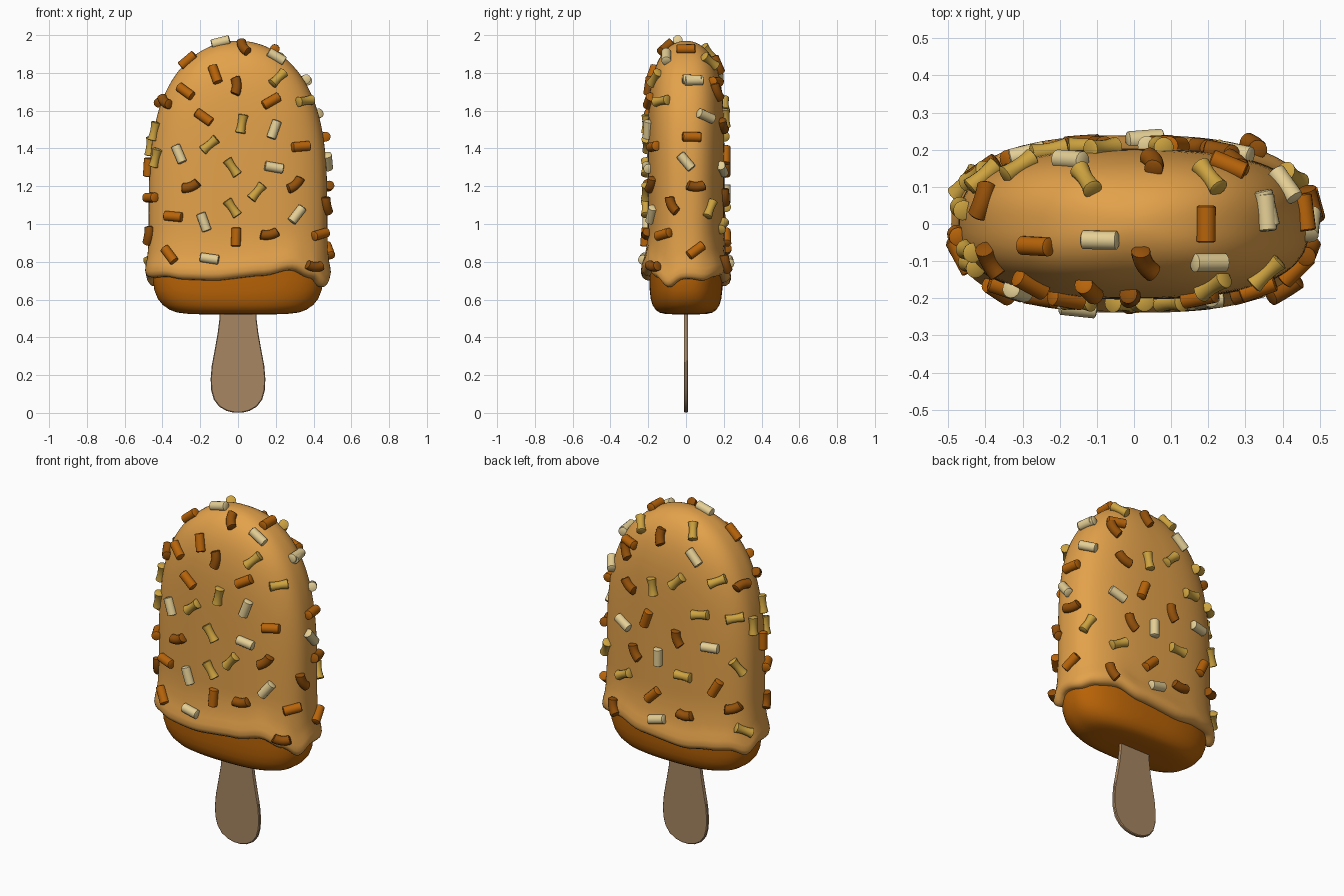
import bpy, bmesh, math
from mathutils import Vector
from mathutils.bvhtree import BVHTree

if "Cube" in bpy.data.objects:
    bpy.data.objects.remove(bpy.data.objects["Cube"])


def material(name, rgb):
    m = bpy.data.materials.new(name)
    m.diffuse_color = (*rgb, 1)
    m.use_nodes = True
    m.node_tree.nodes["Principled BSDF"].inputs["Base Color"].default_value = m.diffuse_color
    return m


def finish(name, bm, mat, angle=40):
    bmesh.ops.recalc_face_normals(bm, faces=bm.faces)
    me = bpy.data.meshes.new(name)
    bm.to_mesh(me)
    bm.free()
    ob = bpy.data.objects.new(name, me)
    bpy.context.collection.objects.link(ob)
    me.materials.append(mat)
    bpy.ops.object.select_all(action='DESELECT')
    ob.select_set(True)
    bpy.context.view_layer.objects.active = ob
    bpy.ops.object.shade_smooth_by_angle(angle=math.radians(angle))
    return ob


def loft(bm, rings):
    """Skin closed rings of points and cap both ends."""
    vs = [[bm.verts.new(p) for p in r] for r in rings]
    n = len(vs[0])
    for a, b in zip(vs, vs[1:]):
        for i in range(n):
            bm.faces.new((a[i], a[(i + 1) % n], b[(i + 1) % n], b[i]))
    bm.faces.new(vs[0])
    bm.faces.new(vs[-1])


def oval(t, a, b, n=2.6):
    """Point on a rounded-rectangle section."""
    c, s = math.cos(t), math.sin(t)
    return (math.copysign(abs(c) ** (2 / n), c) * a,
            math.copysign(abs(s) ** (2 / n), s) * b)


glaze_mat = material("caramel_glaze", (0.77, 0.36, 0.07))
core_mat = material("toffee_core", (0.48, 0.124, 0.002))
wood = material("stick_wood", (0.39, 0.24, 0.125))
N = 96
ANG = [2 * math.pi * i / N for i in range(N)]

# Glaze shell: dome with a wavy dripping rim
RIM = [.71, .70, .72, .73, .69, .67, .69, .70, .67,
       .72, .715, .72, .705, .70, .725, .755, .715, .665]


def rim(t):
    f = t / (2 * math.pi) * len(RIM)
    i = int(f)
    k = (1 - math.cos((f - i) * math.pi)) / 2
    return RIM[i % 18] * (1 - k) + RIM[(i + 1) % 18] * k


def glaze_point(t, z, off=0, offb=None):
    u = min(max((z - 1.0) / 0.97, 0), 1)
    a = 0.473 * math.sqrt(max(1 - u ** 3.25, 0)) + off
    b = 0.203 * math.sqrt(max(1 - u ** 6.5, 0)) + (off if offb is None else offb)
    return Vector((*oval(t, a, b), z))


rings = []
for k in range(1, 37):
    z = 0.95 + 1.02 * math.sin(math.pi / 2 * (1 - k / 36 + 0.004))
    rings.append([glaze_point(t, z) for t in ANG])
for dz, off, offb in ((.15, .003, .008), (.10, .008, .02), (.065, .015, .032), (.035, .019, .036),
                      (.015, .015, .028), (.003, .004, .012), (0, -.01, -.005),
                      (.005, -.03, -.02), (.03, -.06, -.05)):
    rings.append([glaze_point(t, rim(t) + dz, off, offb) for t in ANG])
bm = bmesh.new()
loft(bm, rings)
glaze = finish("glaze", bm, glaze_mat, 60)
bvh = BVHTree.FromPolygons([v.co for v in glaze.data.vertices],
                           [p.vertices[:] for p in glaze.data.polygons])

# Inner core showing under the rim
bm = bmesh.new()
loft(bm, [[(*oval(t, a, b), z) for t in ANG] for z, a, b in (
    (.522, .20, .07), (.524, .26, .11), (.531, .32, .14), (.545, .36, .16),
    (.57, .397, .177), (.605, .425, .187), (.65, .443, .192), (.70, .45, .193),
    (.78, .452, .193), (.9, .45, .19))])
finish("ice_core", bm, core_mat, 60)

# Flat wooden stick, rounded outline with eased edges
half = [(.10, .62), (.098, .5), (.108, .42), (.124, .33), (.139, .25), (.145, .18),
        (.142, .12), (.128, .07), (.10, .033), (.06, .01), (.02, .001)]
outline = half + [(-x, z) for x, z in reversed(half)]
bm = bmesh.new()
loft(bm, [[(x * s, y, .3 + (z - .3) * s2) for x, z in outline] for y, s, s2 in
          ((-.0105, .97, .985), (-.006, 1, 1), (.006, 1, 1), (.0105, .97, .985))])
finish("stick", bm, wood)

# Sprinkle placements per view: across, up, tilt in degrees
front = {
    "cream": [(-.09, 1.955, 10), (.2, 1.88, -30), (.19, 1.5, 70), (-.31, 1.37, -65),
              (.19, 1.3, -10), (.31, 1.05, 50), (-.18, 1.01, -70), (-.15, .815, -10)],
    "mustard": [(.21, 1.77, 45), (.35, 1.65, 15), (.02, 1.53, 80), (-.15, 1.42, 40),
                (-.03, 1.3, -55), (-.43, 1.35, 65), (.1, 1.17, 50), (-.03, 1.085, -55)],
    "orange": [(-.26, 1.86, 30), (-.12, 1.79, -70), (-.275, 1.7, -35), (-.18, 1.565, -35),
               (.175, 1.65, 30), (.33, 1.41, 5), (-.455, 1.14, 0), (-.34, 1.04, -5),
               (-.01, .93, 88), (.43, .945, 10), (-.36, .835, -50)],
    "brown": [(.03, 1.93, -75), (-.01, 1.73, 90), (-.38, 1.645, -30), (-.25, 1.2, 20),
              (.3, 1.21, 40), (.165, .945, 10), (-.465, .94, 50), (.4, .775, 0)],
}
back = {
    "cream": [(-.17, 1.78, -45), (-.284, 1.29, 0), (.035, 1.16, 90), (.03, .8, 15),
              (.27, 1.29, -25)],
    "mustard": [(-.127, 1.9, -80), (-.084, 1.63, 45), (.072, 1.56, -80), (-.306, 1.67, 25),
                (-.227, 1.47, 10), (-.4, 1.47, 10), (-.127, 1.09, 0), (-.42, 1.19, -45),
                (-.445, .82, -10), (.265, .99, 25)],
    "orange": [(.11, 1.365, 70), (.066, .93, 45), (-.315, 1.06, 60)],
    "brown": [(.05, 1.84, -80), (.27, 1.7, -60), (-.09, 1.3, -70), (.185, 1.145, -60),
              (-.14, .865, 0), (-.4, .95, 15), (.32, .79, -65), (.23, 1.52, -35)],
}
right = {
    "cream": [(.03, 1.76, 0), (.1, 1.57, -10), (0, 1.33, -50)],
    "mustard": [(.12, 1.08, 45)],
    "orange": [(.03, 1.46, 0), (.05, .86, 35)],
    "brown": [(.05, 1.2, 0), (-.07, 1.1, -60)],
}
left = {
    "mustard": [(.04, 1.41, 85), (-.07, 1.49, 80)],
    "orange": [(-.03, 1.3, 85)],
}
top = {
    "cream": [(.35, .04, 105)],
    "mustard": [(.2, .12, 95)],
    "orange": [(.19, 0, 90), (.25, .15, -30)],
    "brown": [(-.4, .06, 85)],
}
X, Y, Z = Vector((1, 0, 0)), Vector((0, 1, 0)), Vector((0, 0, 1))
# placements, world axis for across, axis for up, outward, image right
views = [(front, X, Z, -Y, X), (back, X, Z, Y, -X), (right, Y, Z, X, Y),
         (left, Y, Z, -X, -Y), (top, X, Y, Z, X)]


def sprinkle(bm, kind, p, nor, d):
    d = (d - nor * d.dot(nor)).normalized()
    side = nor.cross(d)
    reach = 0.046 if kind == "brown" else 0.05
    out = []
    for t, r in ((-1, .75), (-.93, 1), (-.6, 1), (-.2, 1), (.2, 1), (.6, 1), (.93, 1), (1, .75)):
        rad = 0.0255 * r
        if kind == "mustard":
            rad *= 0.84 + 0.26 * t * t
        c = p + nor * 0.009 + d * t * reach
        axis = d
        if kind == "brown":
            c = c + side * 0.010 * (t * t - 0.33)
            axis = (d * reach + side * 0.02 * t).normalized()
        w = nor.cross(axis)
        out.append([c + rad * (math.cos(a) * w + math.sin(a) * nor)
                    for a in (2 * math.pi * i / 14 for i in range(14))])
    loft(bm, out)


for kind, rgb in (("cream", (.775, .62, .30)), ("mustard", (.61, .366, .051)),
                  ("orange", (.48, .128, .003)), ("brown", (.29, .08, .003))):
    bm = bmesh.new()
    for places, ax, up, outward, img in views:
        for a, b, deg in places.get(kind, []):
            hit = None
            while hit is None:
                hit, nor, _, _ = bvh.ray_cast(ax * a + up * b + outward * 3, -outward)
                a *= 0.98
            if nor.dot(outward) < 0:
                nor = -nor
            r = math.radians(deg)
            sprinkle(bm, kind, hit, nor, img * math.cos(r) + up * math.sin(r))
    finish(kind + "_sprinkles", bm, material(kind + "_sugar", rgb), 50)
